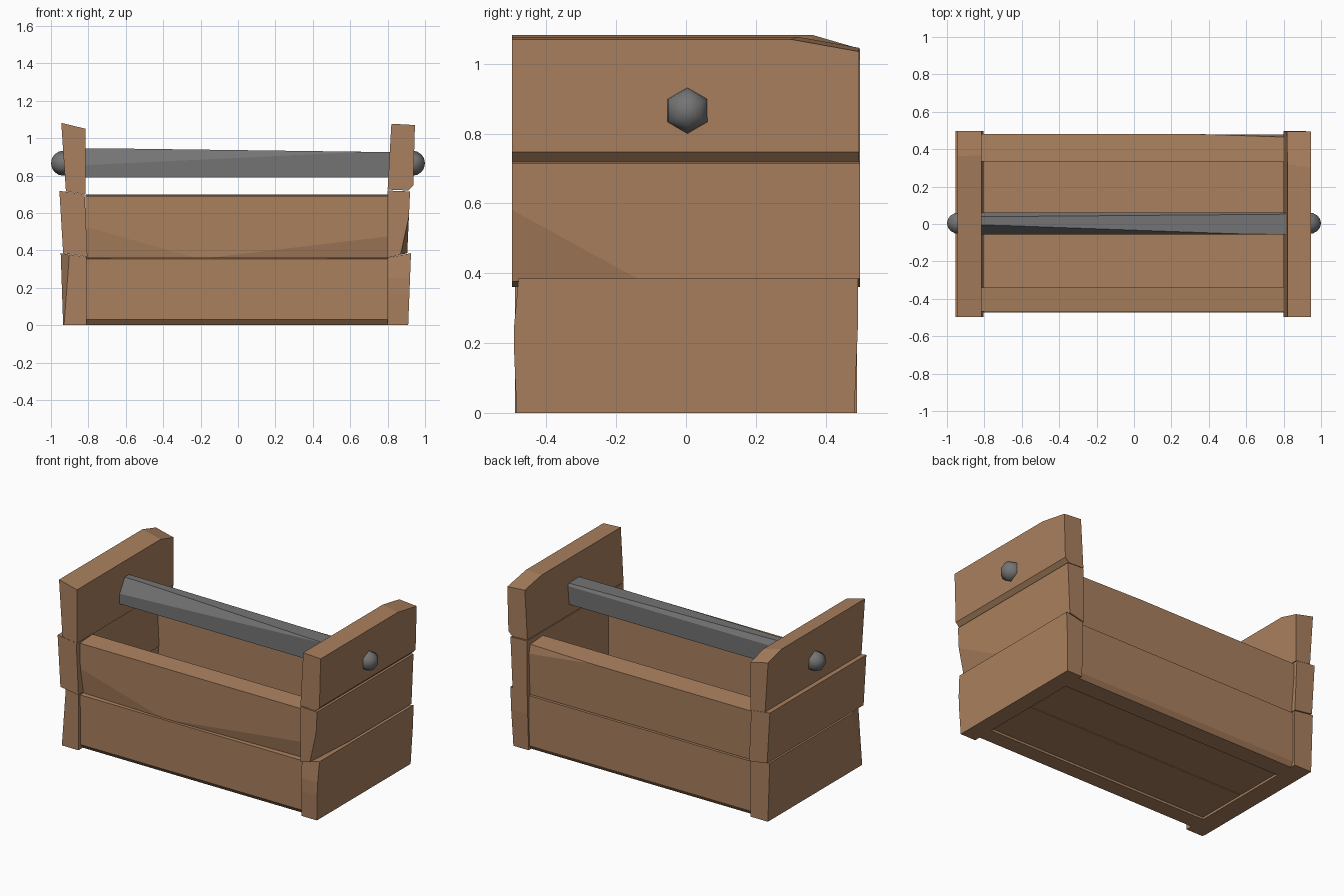
import bpy, bmesh, math
from mathutils import Vector, Matrix

if "Cube" in bpy.data.objects:
    bpy.data.objects.remove(bpy.data.objects["Cube"])


def material(name, rgb):
    m = bpy.data.materials.new(name)
    m.diffuse_color = (*rgb, 1)
    m.use_nodes = True
    m.node_tree.nodes["Principled BSDF"].inputs["Base Color"].default_value = m.diffuse_color
    return m


WOOD = material("brown wood", (0.40, 0.216, 0.112))
METAL = material("grey metal", (0.175, 0.175, 0.175))


def finish(bm, name, mat, smooth=False):
    bmesh.ops.recalc_face_normals(bm, faces=bm.faces[:])
    me = bpy.data.meshes.new(name)
    bm.to_mesh(me)
    bm.free()
    me.materials.append(mat)
    for p in me.polygons:
        p.use_smooth = smooth
    ob = bpy.data.objects.new(name, me)
    bpy.context.collection.objects.link(ob)
    return ob


def chip(bm, a, b, c, away):
    """Slice off the material beyond the plane abc on the side of 'away'."""
    a, b, c, away = map(Vector, (a, b, c, away))
    n = (b - a).cross(c - a).normalized()
    if n.dot(away - a) < 0:
        n = -n
    r = bmesh.ops.bisect_plane(bm, geom=bm.verts[:] + bm.edges[:] + bm.faces[:],
                               plane_co=a, plane_no=n, clear_outer=True)
    edges = [e for e in r["geom_cut"] if isinstance(e, bmesh.types.BMEdge)]
    bmesh.ops.holes_fill(bm, edges=edges, sides=0)


def prism(name, profile, place, ends, mat=WOOD, chips=()):
    """Extrude a 2D profile between two ends; place(u, v, t) gives the point."""
    bm = bmesh.new()
    rings = [[bm.verts.new(place(u, v, t)) for u, v in profile] for t in ends]
    n = len(profile)
    for i in range(n):
        j = (i + 1) % n
        bm.faces.new((rings[0][i], rings[0][j], rings[1][j], rings[1][i]))
    bm.faces.new(rings[0])
    bm.faces.new(rings[1][::-1])
    bmesh.ops.recalc_face_normals(bm, faces=bm.faces[:])
    for c in chips:
        chip(bm, *c)
    return finish(bm, name, mat)


def along_y(u, v, t):
    return (u, t, v)


def along_x(u, v, t):
    return (t, u, v)


# End panels: three stacked planks each, profile in x-z
prism("right_end_bottom_plank", [(0.80, 0), (0.91, 0), (0.925, 0.385), (0.80, 0.36)],
      along_y, (-0.492, 0.492), chips=[
          ((0.9, -0.485, 0), (0.9, -0.495, 0.24), (0.8, -0.485, 0), (0.9, -0.6, 0)),
          ((0.9, -0.48, 0.38), (0.9, -0.495, 0.22), (0.8, -0.48, 0.38), (0.9, -0.6, 0.38)),
          ((0.9, 0.482, 0), (0.9, 0.492, 0.24), (0.8, 0.482, 0), (0.9, 0.6, 0))])
prism("right_end_middle_plank", [(0.80, 0.36), (0.905, 0.385), (0.92, 0.715), (0.80, 0.72)],
      along_y, (-0.498, 0.498), chips=[
          ((0.87, -0.498, 0.38), (0.918, -0.498, 0.60), (0.905, -0.14, 0.385), (0.95, -0.5, 0.38))])
prism("right_end_top_plank", [(0.80, 0.725), (0.91, 0.72), (0.937, 0.747), (0.946, 1.07), (0.82, 1.077)],
      along_y, (-0.498, 0.495), chips=[
          ((0.946, 0.3, 1.07), (0.946, 0.495, 1.035), (0.82, 0.32, 1.077), (0.9, 0.5, 1.2))])
prism("left_end_bottom_plank", [(-0.81, 0), (-0.935, 0), (-0.948, 0.385), (-0.81, 0.365)],
      along_y, (-0.49, 0.49), chips=[
          ((-0.93, -0.49, 0), (-0.915, -0.49, 0.2), (-0.948, -0.40, 0.2), (-1.1, -0.6, 0.2))])
prism("left_end_middle_plank", [(-0.805, 0.365), (-0.935, 0.385), (-0.955, 0.718), (-0.82, 0.70)],
      along_y, (-0.498, 0.498))
prism("left_end_top_plank", [(-0.815, 0.70), (-0.92, 0.715), (-0.945, 1.082), (-0.815, 1.05)],
      along_y, (-0.498, 0.498), chips=[
          ((-0.945, 0.36, 1.083), (-0.93, 0.498, 1.04), (-0.82, 0.36, 1.053), (-0.9, 0.6, 1.2))])

# Long side planks, profile in y-z
X = (-0.815, 0.805)
prism("front_lower_plank", [(-0.34, 0), (-0.445, 0), (-0.47, 0.03), (-0.472, 0.355), (-0.34, 0.362)],
      along_x, X)
prism("front_upper_plank", [(-0.34, 0.36), (-0.465, 0.36), (-0.468, 0.69), (-0.34, 0.70)],
      along_x, X, chips=[
          ((-0.815, -0.467, 0.53), (-0.2, -0.466, 0.36), (-0.815, -0.445, 0.36), (-0.815, -0.6, 0.36)),
          ((0.46, -0.467, 0.44), (-0.2, -0.466, 0.36), (0.46, -0.450, 0.36), (0.46, -0.6, 0.36))])
prism("back_lower_plank", [(0.335, 0), (0.455, 0), (0.475, 0.03), (0.477, 0.355), (0.335, 0.36)],
      along_x, X)
prism("back_upper_plank", [(0.335, 0.36), (0.468, 0.36), (0.48, 0.685), (0.335, 0.695)],
      along_x, X, chips=[
          ((0.35, 0.48, 0.685), (0.805, 0.465, 0.685), (0.805, 0.48, 0.62), (0.805, 0.6, 0.7))])

# Floor boards
for name, y0, y1 in (("front_floor_board", -0.342, -0.003), ("back_floor_board", 0.003, 0.337)):
    prism(name, [(y0, 0.015), (y1, 0.015), (y1, 0.11), (y0, 0.11)], along_x, X)

# Carrying bar with bevelled top edges, worn in the middle
prism("handle_bar", [(-0.057, 0.79), (0.058, 0.79), (0.062, 0.91), (0.04, 0.945), (-0.03, 0.945), (-0.057, 0.925)],
      along_x, (-0.83, 0.83), METAL, chips=[
          ((-0.83, 0, 0.947), (0, 0, 0.936), (-0.83, 0.05, 0.947), (0, 0, 1.1)),
          ((-0.1, -0.03, 0.936), (0.6, -0.056, 0.925), (-0.1, -0.057, 0.89), (-0.1, -0.1, 1.0))])

# Six-sided rounded knobs on the bar ends
for name, s in (("right_knob", 1), ("left_knob", -1)):
    bm = bmesh.new()
    bmesh.ops.create_uvsphere(bm, u_segments=6, v_segments=8, radius=0.067)
    # pole along x, corner pointing along y
    bm.transform(Matrix.Translation((s * 0.933, 0.004, 0.866)) @ Matrix.Rotation(math.pi / 2, 4, 'Y')
                 @ Matrix.Rotation(math.pi / 2, 4, 'Z'))
    finish(bm, name, METAL, smooth=True)
